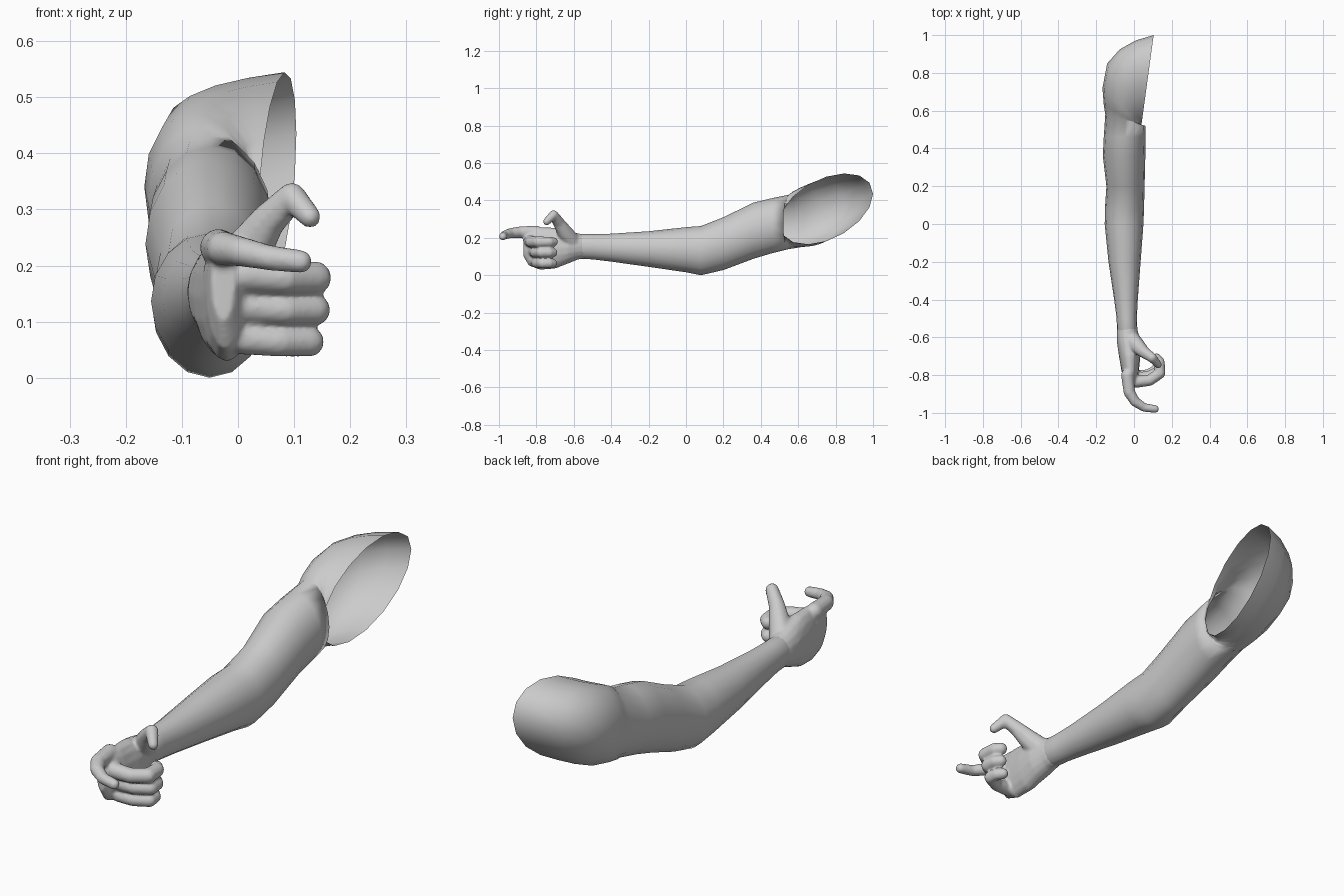
import bpy, bmesh, math
from mathutils import Vector

SIDES = 16


def finish(bm, name):
    loose = [v for v in bm.verts if not v.link_faces]
    for v in loose:
        bm.verts.remove(v)
    bmesh.ops.recalc_face_normals(bm, faces=bm.faces[:])
    me = bpy.data.meshes.new(name)
    bm.to_mesh(me)
    bm.free()
    me.polygons.foreach_set("use_smooth", [True] * len(me.polygons))
    ob = bpy.data.objects.new(name, me)
    bpy.context.collection.objects.link(ob)
    return ob


def loft(bm, sections, caps=False):
    """Skin elliptical sections given as (centre, half axis u, half axis v)."""
    rings = []
    for c, u, v in sections:
        ring = []
        for i in range(SIDES):
            a = 2 * math.pi * i / SIDES
            ring.append(bm.verts.new(c + u * math.cos(a) + v * math.sin(a)))
        rings.append(ring)
    for r, s in zip(rings, rings[1:]):
        for i in range(SIDES):
            j = (i + 1) % SIDES
            bm.faces.new((r[i], r[j], s[j], s[i]))
    if caps:
        bm.faces.new(rings[0])
        bm.faces.new(rings[-1])


def upright(y, x0, x1, z0, z1):
    """Section across the y axis from its side and height limits."""
    return (Vector(((x0 + x1) / 2, y, (z0 + z1) / 2)),
            Vector(((x0 - x1) / 2, 0, 0)), Vector((0, 0, (z1 - z0) / 2)))


def turned(inner, outer, half_height):
    """Section swinging round the armpit."""
    a, b = Vector(inner), Vector(outer)
    return ((a + b) / 2, (b - a) / 2, Vector((0, 0, half_height)))


def sphere_points(centre, r):
    pts = []
    for i in range(7):
        t = math.pi * i / 6
        for j in range(12 if 0 < i < 6 else 1):
            a = math.pi * j / 6
            pts.append(Vector(centre) + r * Vector((
                math.sin(t) * math.cos(a), math.sin(t) * math.sin(a), math.cos(t))))
    return pts


def limb(bm, path):
    """Chain of rounded, tapered segments through (x, y, z, radius) points."""
    for p, q in zip(path, path[1:]):
        pts = sphere_points(p[:3], p[3]) + sphere_points(q[:3], q[3])
        bmesh.ops.convex_hull(bm, input=[bm.verts.new(c) for c in pts])


# Arm: forearm, elbow, upper arm, then the shoulder turning to its open end
arm = [upright(*s) for s in (
    (-0.60, -0.08, 0.010, 0.095, 0.210),
    (-0.56, -0.09, 0.018, 0.088, 0.220),
    (-0.50, -0.092, 0.015, 0.085, 0.220),
    (-0.40, -0.105, 0.020, 0.073, 0.222),
    (-0.20, -0.135, 0.035, 0.045, 0.235),
    (0.00, -0.155, 0.050, 0.016, 0.257),
    (0.08, -0.154, 0.053, 0.000, 0.263),
    (0.20, -0.146, 0.056, 0.028, 0.310),
    (0.36, -0.165, 0.060, 0.088, 0.388),
    (0.46, -0.160, 0.062, 0.118, 0.412),
)]
# The turned sections run outer side first, as the upright ones do
arm += [turned(*s) for s in (
    ((0.060, 0.520, 0.280), (-0.152, 0.58, 0.290), 0.145),
    ((0.046, 0.512, 0.280), (-0.160, 0.63, 0.310), 0.152),
    ((0.042, 0.508, 0.280), (-0.167, 0.72, 0.340), 0.160),
    ((0.040, 0.505, 0.278), (-0.142, 0.85, 0.375), 0.170),
    ((0.038, 0.503, 0.277), (-0.075, 0.925, 0.400), 0.172),
    ((0.037, 0.501, 0.276), (0.010, 0.972, 0.420), 0.172),
    ((0.036, 0.500, 0.275), (0.104, 1.000, 0.435), 0.172),
)]
bm = bmesh.new()
loft(bm, arm)
finish(bm, "arm")

# Hand: palm
bm = bmesh.new()
loft(bm, [upright(*s) for s in (
    (-0.55, -0.088, 0.017, 0.088, 0.219),
    (-0.58, -0.091, 0.024, 0.083, 0.225),
    (-0.63, -0.090, 0.036, 0.062, 0.240),
    (-0.70, -0.080, 0.034, 0.035, 0.255),
    (-0.78, -0.066, 0.026, 0.028, 0.258),
    (-0.84, -0.056, 0.012, 0.050, 0.255),
    (-0.87, -0.048, -0.005, 0.100, 0.240),
)], caps=True)

# Thumb
limb(bm, [(-0.02, -0.61, 0.175, 0.052), (0.02, -0.648, 0.23, 0.042),
          (0.052, -0.678, 0.278, 0.032), (0.096, -0.708, 0.322, 0.026),
          (0.128, -0.745, 0.287, 0.020)])

# Pointing finger
limb(bm, [(-0.035, -0.80, 0.232, 0.034), (-0.025, -0.89, 0.230, 0.031),
          (0.005, -0.940, 0.225, 0.027), (0.055, -0.972, 0.214, 0.023),
          (0.112, -0.979, 0.207, 0.021)])

# Three curled fingers
for z, y, x, r in ((0.178, 0.0, 0.137, 0.030), (0.121, 0.022, 0.137, 0.028),
                   (0.064, 0.032, 0.127, 0.027)):
    limb(bm, [(-0.03, -0.79 + y, z + 0.012, r + 0.003),
              (0.01, -0.836 + y, z + 0.006, r + 0.002),
              (x - 0.055, -0.828 + y, z, r), (x, -0.790 + y * 0.7, z, r),
              (x - 0.002, -0.730, z, r - 0.002), (x - 0.018, -0.710, z, r - 0.004)])
hand = finish(bm, "hand")

# Blend the hand parts into one skin
rm = hand.modifiers.new("blend", 'REMESH')
rm.mode = 'VOXEL'
rm.voxel_size = 0.006
rm.use_smooth_shade = True
sm = hand.modifiers.new("soften", 'SMOOTH')
sm.factor = 0.5
sm.iterations = 5
